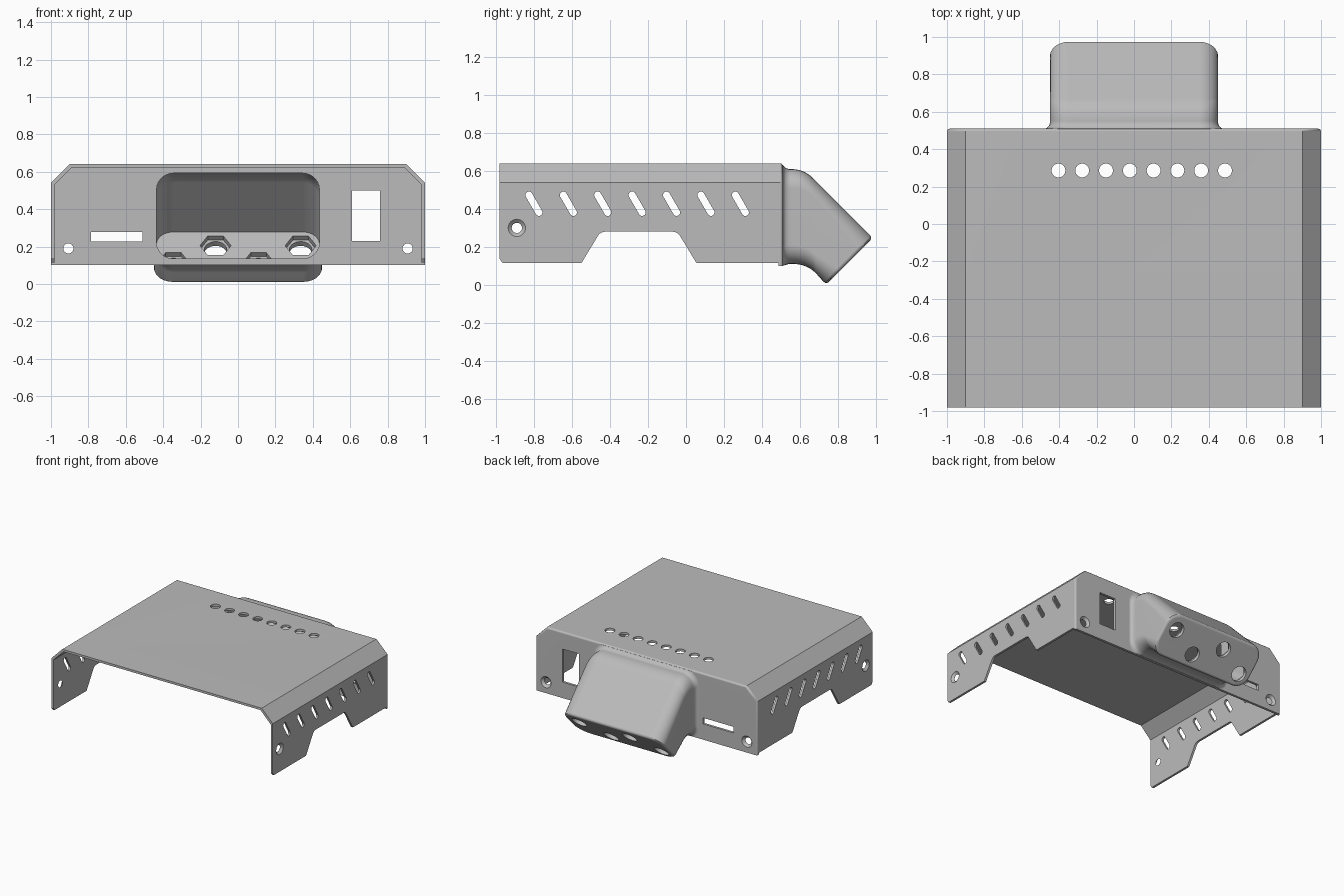
import bpy, bmesh, math
from mathutils import Vector, Matrix

cube = bpy.data.objects.get("Cube")
if cube:
    bpy.data.objects.remove(cube, do_unlink=True)

grey = bpy.data.materials.new("plain grey")
grey.use_nodes = True
grey.diffuse_color = (0.5, 0.5, 0.5, 1)
grey.node_tree.nodes["Principled BSDF"].inputs["Base Color"].default_value = (0.5, 0.5, 0.5, 1)


def round_poly(points, r, seg=6):
    """Replace every corner of a 2D polygon by an arc."""
    pts = [Vector(p) for p in points]
    out = []
    for i, p in enumerate(pts):
        q, n = pts[i - 1], pts[(i + 1) % len(pts)]
        d1, d2 = (q - p).normalized(), (n - p).normalized()
        theta = d1.angle(d2)
        start = p + d1 * (r / math.tan(theta / 2))
        center = p + (d1 + d2).normalized() * (r / math.sin(theta / 2))
        cross = d2.x * d1.y - d2.y * d1.x
        sweep = math.copysign(math.pi - theta, cross)
        for k in range(seg + 1):
            out.append(center + Matrix.Rotation(sweep * k / seg, 2) @ (start - center))
    return out


def rect(x0, x1, y0, y1):
    return [(x0, y0), (x1, y0), (x1, y1), (x0, y1)]


def ngon(n, r, cx=0, cy=0):
    return [(cx + r * math.cos(math.tau * i / n), cy + r * math.sin(math.tau * i / n))
            for i in range(n)]


def on_axis(points, axis, w):
    """Place a 2D outline across the given axis at position w."""
    place = {"X": lambda u, v: (w, u, v), "Y": lambda u, v: (u, w, v), "Z": lambda u, v: (u, v, w)}
    return [Vector(place[axis](*p)) for p in points]


def loft(name, rings, matrix=None):
    """Skin a closed solid through matching rings."""
    bm = bmesh.new()
    loops = [[bm.verts.new(p) for p in ring] for ring in rings]
    for a, b in zip(loops, loops[1:]):
        for i in range(len(a)):
            bm.faces.new((a[i - 1], a[i], b[i], b[i - 1]))
    bm.faces.new(loops[0])
    bm.faces.new(loops[-1])
    if matrix:
        bm.transform(matrix)
    bmesh.ops.recalc_face_normals(bm, faces=bm.faces)
    mesh = bpy.data.meshes.new(name)
    bm.to_mesh(mesh)
    bm.free()
    obj = bpy.data.objects.new(name, mesh)
    bpy.context.collection.objects.link(obj)
    mesh.materials.append(grey)
    return obj


def prism(name, points, axis, a, b, matrix=None):
    return loft(name, [on_axis(points, axis, a), on_axis(points, axis, b)], matrix)


def combine(target, tool, operation="DIFFERENCE"):
    mod = target.modifiers.new("cut", "BOOLEAN")
    mod.operation, mod.solver, mod.object = operation, "EXACT", tool
    bpy.context.view_layer.objects.active = target
    bpy.ops.object.modifier_apply(modifier=mod.name)
    bpy.data.objects.remove(tool, do_unlink=True)


# Cover shell: chamfered outline, softened rear edge
FRONT, BACK, WALL = -0.98, 0.51, 0.018


def outline(inset, bottom):
    w, top, c = 1 - inset, 0.64 - inset, 0.1 - inset * 0.4
    return [(-w, bottom), (w, bottom), (w, top - c), (w - c, top), (c - w, top), (-w, top - c)]


cover = prism("cover", outline(0, 0.1), "Y", FRONT, BACK)
bm = bmesh.new()
bm.from_mesh(cover.data)
rear = [e for e in bm.edges if all(v.co.y > BACK - 0.001 for v in e.verts)
        and any(v.co.z > 0.2 for v in e.verts)]
bmesh.ops.bevel(bm, geom=rear, offset=0.015, segments=3, affect="EDGES", profile=0.5)
bm.to_mesh(cover.data)
bm.free()
combine(cover, prism("cavity", outline(WALL, -0.1), "Y", FRONT - 0.1, BACK - 0.02))


# Bent duct: rounded sections swept out and down
def section(bot, top, half, r, inset=0, low=-1, high=9):
    bot, top = Vector(bot), Vector(top)
    d = (top - bot).normalized()
    bot, top, half = bot + d * inset, top - d * inset, half - inset
    h = (top - bot).length
    ring = []
    for x, s in round_poly(rect(-half, half, 0, h), r):
        p = bot + d * s
        ring.append(Vector((x, p.x, min(high, max(low, p.y)))))
    return ring


def bend(corner, t, reach):
    c, down = Vector(corner), Vector((1, -1)).normalized()
    return (c - Vector((reach, 0))) * (1 - t) ** 2 + c * 2 * t * (1 - t) + (c + down * reach) * t * t


def duct(name, start, bots, tops, half, r, flare=(), tip=0.0):
    """bots and tops hold the start height, bend corner and end point."""
    rings = [section((y, bots[0]), (y, tops[0]), half, r, -f, 0.102, 0.63) for y, f in flare]
    rings.append(section((start, bots[0]), (start, tops[0]), half, r))
    for k in range(9):
        rings.append(section(bend(bots[1], k / 8, 0.07), bend(tops[1], k / 8, 0.07), half, r))
    back = Vector((-1, 1)).normalized()
    for k in range(4 if tip else 1):
        a = math.pi / 6 * k
        off = back * tip * (1 - math.sin(a))
        rings.append(section(Vector(bots[2]) + off, Vector(tops[2]) + off, half, r,
                             tip * (1 - math.cos(a))))
    return loft(name, rings)


outer = duct("duct", 0.54, (0.11, (0.635, 0.11), (0.738, 0.002)), (0.61, (0.62, 0.61), (0.983, 0.247)),
             0.45, 0.1, flare=[(0.5, 0.026), (BACK, 0.026), (0.515, 0.014), (0.524, 0.005)], tip=0.02)
combine(cover, outer, "UNION")
combine(cover, duct("duct_hollow", 0.45, (0.135, (0.638, 0.135), (0.712, 0.061)),
                    (0.592, (0.61, 0.592), (0.924, 0.278)), 0.436, 0.09))

# Side panels: raised lower edge with a wide notch
side_cut = [(-0.55, 0.115), (-0.45, 0.28), (-0.045, 0.28), (0.055, 0.115)]
combine(cover, prism("side_trim", rect(-1.1, 0.487, -0.1, 0.115), "X", -1.1, 1.1))
notch = round_poly([(-0.67, -0.08)] + side_cut + [(0.17, -0.08)], 0.045)
combine(cover, prism("side_notch", notch, "X", -1.1, 1.1))
corner = [(-1, 0.1), (-0.955, 0.1), (-0.985, 0.145), (-1, 0.145)]
combine(cover, prism("corner_trim", corner, "X", -1.1, 1.1))

# Slanted side vents
for i in range(7):
    turn = Matrix.Rotation(math.radians(30), 2)
    centre = Vector((-0.80 + 0.181 * i, 0.427))
    slot = [centre + turn @ p for p in round_poly(rect(-0.0185, 0.0185, -0.071, 0.071), 0.018)]
    combine(cover, prism("side_vent", slot, "X", -1.1, 1.1))

# Row of round holes in the top
for i in range(8):
    combine(cover, prism("top_hole", ngon(32, 0.037, -0.404 + 0.1272 * i, 0.286), "Z", 0.55, 0.7))

# Countersunk screw holes, sides and rear
combine(cover, prism("side_screw", ngon(24, 0.027, -0.89, 0.30), "X", -1.1, 1.1))
for s in (-1, 1):
    rings = [on_axis(ngon(24, r, -0.89, 0.30), "X", s * x) for r, x in ((0.024, 0.98), (0.049, 1.003))]
    combine(cover, loft("side_sink", rings))
    combine(cover, prism("rear_screw", ngon(24, 0.027, s * 0.907, 0.19), "Y", 0.4, 0.6))
    rings = [on_axis(ngon(24, r, s * 0.907, 0.19), "Y", y) for r, y in ((0.024, 0.488), (0.049, 0.513))]
    combine(cover, loft("rear_sink", rings))

# Rear window and cable slot
combine(cover, prism("rear_window", rect(0.61, 0.76, 0.23, 0.5), "Y", 0.4, 0.6))
combine(cover, prism("rear_slot", rect(-0.785, -0.51, 0.228, 0.278), "Y", 0.4, 0.6))

# Staggered duct floor holes with hexagonal recesses
tilt = Matrix.Translation((0, 0.86, 0.1275)) @ Matrix.Rotation(math.radians(45), 4, "X")
for x, s in ((-0.345, -0.075), (-0.12, 0.05), (0.11, -0.075), (0.335, 0.05)):
    combine(cover, prism("port", ngon(32, 0.06, x, s), "Z", -0.05, 0.04, tilt))
    combine(cover, prism("hex_recess", ngon(6, 0.083, x, s), "Z", 0.03, 0.09, tilt))

# Smooth curves, crisp edges
bpy.ops.object.select_all(action="DESELECT")
cover.select_set(True)
bpy.context.view_layer.objects.active = cover
bpy.ops.object.shade_smooth_by_angle(angle=math.radians(32))
weighted = cover.modifiers.new("even shading", "WEIGHTED_NORMAL")
weighted.keep_sharp = True
